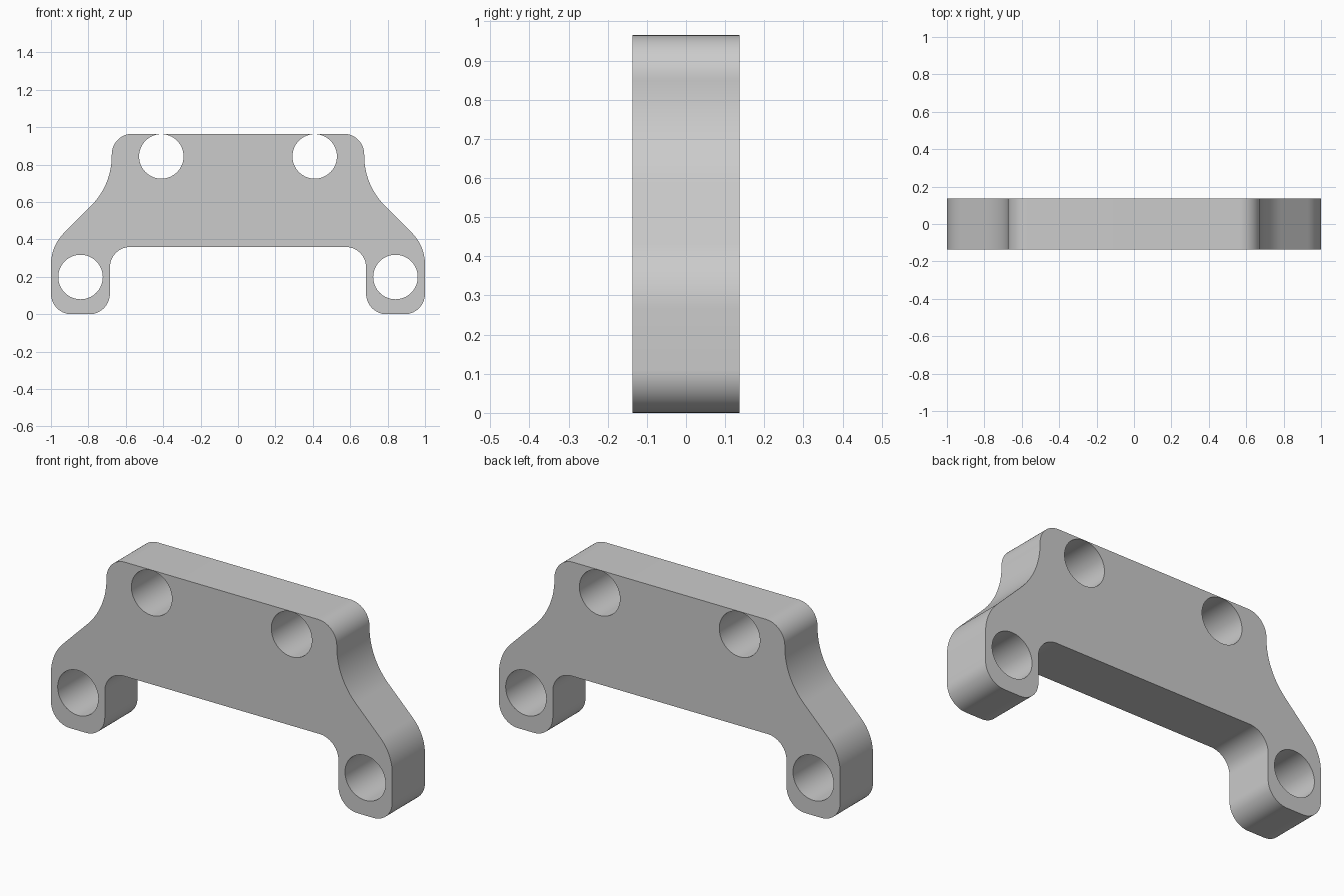
import bpy, bmesh
from math import radians, pi, cos, sin, tan
from mathutils import Vector, Matrix

cube = bpy.data.objects.get("Cube")
if cube:
    bpy.data.objects.remove(cube)

HALF_DEPTH = 0.137
HOLE_RADIUS = 0.119


def fillet(prev, corner, nxt, radius, steps=14):
    """Points of a tangent arc that rounds one corner of the outline."""
    a, b = (prev - corner).normalized(), (nxt - corner).normalized()
    half = a.angle(b) / 2
    start = corner + a * radius / tan(half)
    centre = corner + (a + b).normalized() * radius / sin(half)
    end = corner + b * radius / tan(half)
    u = start - centre
    sweep = u.angle_signed(end - centre)
    return [centre + Matrix.Rotation(-sweep * i / steps, 2) @ u
            for i in range(steps + 1)]


def circle(x, z, radius, steps=64):
    return [Vector((x + radius * cos(2 * pi * i / steps),
                    z + radius * sin(2 * pi * i / steps))) for i in range(steps)]


# Right half of the outline: x, z and fillet radius of each corner
half_corners = [
    (0.685, 0.36, 0.11),    # inner arch
    (0.685, 0.0, 0.11),     # foot, inside
    (1.0, 0.0, 0.11),       # foot, outside
    (1.0, 0.365, 0.24),     # outer shoulder
    (0.675, 0.69, 0.38),    # concave flank
    (0.675, 0.965, 0.11),   # top corner
]
corners = half_corners + [(-x, z, r) for x, z, r in reversed(half_corners)]
points = [Vector(c[:2]) for c in corners]
outline = []
for i, (x, z, r) in enumerate(corners):
    outline += fillet(points[i - 1], points[i], points[(i + 1) % len(points)], r)

# Four through holes: upper pair and foot pair
holes = [circle(side * x, z, HOLE_RADIUS)
         for x, z in ((0.41, 0.844), (0.842, 0.199)) for side in (1, -1)]

# Filled, extruded curve gives the plate with its holes
curve = bpy.data.curves.new("bracket_profile", 'CURVE')
curve.dimensions = '2D'
curve.fill_mode = 'BOTH'
curve.extrude = HALF_DEPTH
for loop in [outline] + holes:
    spline = curve.splines.new('POLY')
    spline.points.add(len(loop) - 1)
    for point, co in zip(spline.points, loop):
        point.co = (co.x, co.y, 0, 1)
    spline.use_cyclic_u = True

bracket = bpy.data.objects.new("bracket", curve)
bpy.context.collection.objects.link(bracket)
bpy.ops.object.select_all(action='DESELECT')
bracket.select_set(True)
bpy.context.view_layer.objects.active = bracket
bpy.ops.object.convert(target='MESH')
bracket = bpy.context.object

# Stand the plate upright and weld caps to walls
bm = bmesh.new()
bm.from_mesh(bracket.data)
bmesh.ops.rotate(bm, verts=bm.verts, matrix=Matrix.Rotation(radians(90), 3, 'X'))
bmesh.ops.remove_doubles(bm, verts=bm.verts, dist=0.0002)
bmesh.ops.recalc_face_normals(bm, faces=bm.faces)
bm.to_mesh(bracket.data)
bm.free()
bpy.ops.object.shade_smooth_by_angle(angle=radians(30))

# Single plain grey material
grey = bpy.data.materials.new("plain_grey")
grey.use_nodes = True
colour = (0.6, 0.6, 0.6, 1)
grey.diffuse_color = colour
grey.node_tree.nodes["Principled BSDF"].inputs["Base Color"].default_value = colour
bracket.data.materials.clear()
bracket.data.materials.append(grey)
